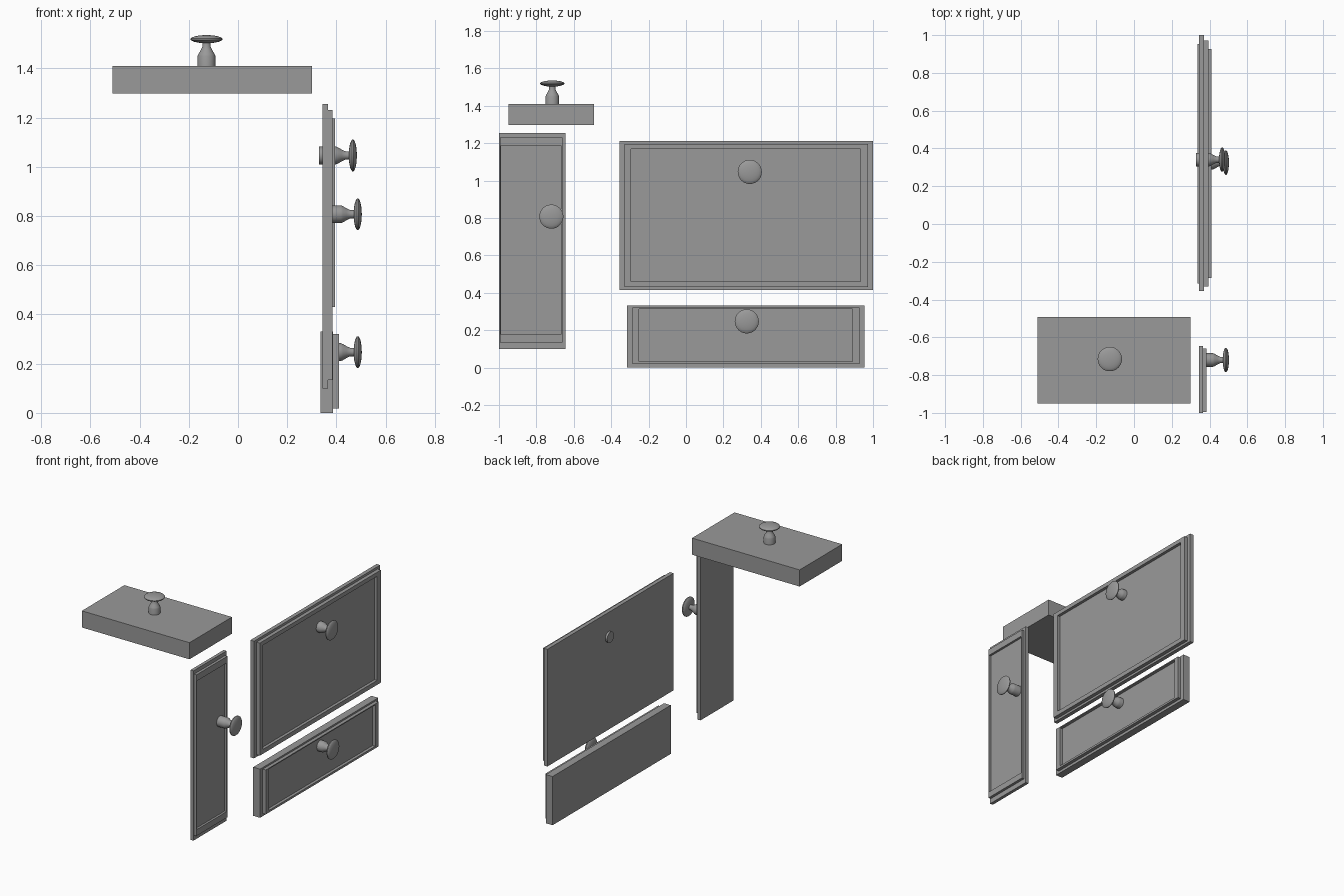
import bpy, bmesh, math
from mathutils import Matrix, Vector

cube = bpy.data.objects.get("Cube")
if cube:
    bpy.data.objects.remove(cube, do_unlink=True)

grey = bpy.data.materials.new("plain grey")
grey.use_nodes = True
colour = (0.32, 0.32, 0.32, 1)
grey.diffuse_color = colour
grey.node_tree.nodes["Principled BSDF"].inputs["Base Color"].default_value = colour


def finish(bm, name):
    bmesh.ops.recalc_face_normals(bm, faces=bm.faces)
    mesh = bpy.data.meshes.new(name)
    bm.to_mesh(mesh)
    bm.free()
    mesh.materials.append(grey)
    obj = bpy.data.objects.new(name, mesh)
    bpy.context.collection.objects.link(obj)
    return obj


def panel(name, layers):
    """Join a stack of rectangles (x, y0, y1, z0, z1) and cap both ends."""
    bm = bmesh.new()
    rings = [[bm.verts.new((x, y, z)) for y, z in ((y0, z0), (y1, z0), (y1, z1), (y0, z1))]
             for x, y0, y1, z0, z1 in layers]
    for a, b in zip(rings, rings[1:]):
        for i in range(4):
            j = (i + 1) % 4
            bm.faces.new((a[i], a[j], b[j], b[i]))
    bm.faces.new(rings[0])
    bm.faces.new(rings[-1])
    return finish(bm, name)


def framed_panel(name, back, step, front, floor, outer, rim, recess):
    """Back board, raised rim and sunken centre, all facing +x."""
    panel(name, [(back, *outer), (step, *outer), (step, *rim),
                 (front, *rim), (front, *recess), (floor, *recess)])


def knob(name, tip, axis):
    """Turned knob: shank, concave neck and lens-shaped disc."""
    shank, neck, disc, half = 0.036, 0.017, 0.065, 0.0165
    profile = [(0, -0.154), (shank, -0.154), (shank, -0.085), (0.033, -0.077),
               (0.024, -0.062), (neck, -0.047), (neck, -0.03)]
    for i in range(11):
        a = math.radians(-75 + 16.5 * i)
        profile.append((disc * math.cos(a), half * math.sin(a) - half))
    profile.append((0, 0))
    bm = bmesh.new()
    verts = [bm.verts.new((r, 0, h)) for r, h in profile]
    edges = [bm.edges.new(pair) for pair in zip(verts, verts[1:])]
    bmesh.ops.spin(bm, geom=verts + edges, cent=(0, 0, 0), axis=(0, 0, 1),
                   angle=math.tau, steps=32)
    bmesh.ops.remove_doubles(bm, verts=bm.verts, dist=0.0001)
    turn = Vector((0, 0, 1)).rotation_difference(Vector(axis)).to_matrix().to_4x4()
    bm.transform(Matrix.Translation(tip) @ turn)
    obj = finish(bm, name)
    bpy.ops.object.select_all(action="DESELECT")
    obj.select_set(True)
    bpy.context.view_layer.objects.active = obj
    bpy.ops.object.shade_smooth_by_angle(angle=math.radians(35))


# Wide door and drawer front
framed_panel("wide_door", 0.343, 0.37, 0.395, 0.375, (-0.356, 1.0, 0.415, 1.212),
             (-0.33, 0.972, 0.43, 1.196), (-0.293, 0.932, 0.46, 1.168))
framed_panel("drawer_front", 0.336, 0.387, 0.41, 0.39, (-0.316, 0.954, 0, 0.331),
             (-0.287, 0.927, 0.018, 0.32), (-0.25, 0.89, 0.032, 0.313))

# Narrow door
framed_panel("narrow_door", 0.343, 0.365, 0.383, 0.368, (-1.0, -0.645, 0.1, 1.255),
             (-0.994, -0.66, 0.134, 1.23), (-0.988, -0.669, 0.176, 1.186))

# Thick lid slab
panel("lid", [(-0.51, -0.95, -0.493, 1.297, 1.41), (0.3, -0.95, -0.493, 1.297, 1.41)])

# Knobs
knob("wide_door_knob", (0.483, 0.341, 1.046), (1, 0, 0))
knob("drawer_knob", (0.503, 0.325, 0.247), (1, 0, 0))
knob("narrow_door_knob", (0.503, -0.72, 0.807), (1, 0, 0))
knob("lid_knob", (-0.128, -0.715, 1.535), (0, 0, 1))
